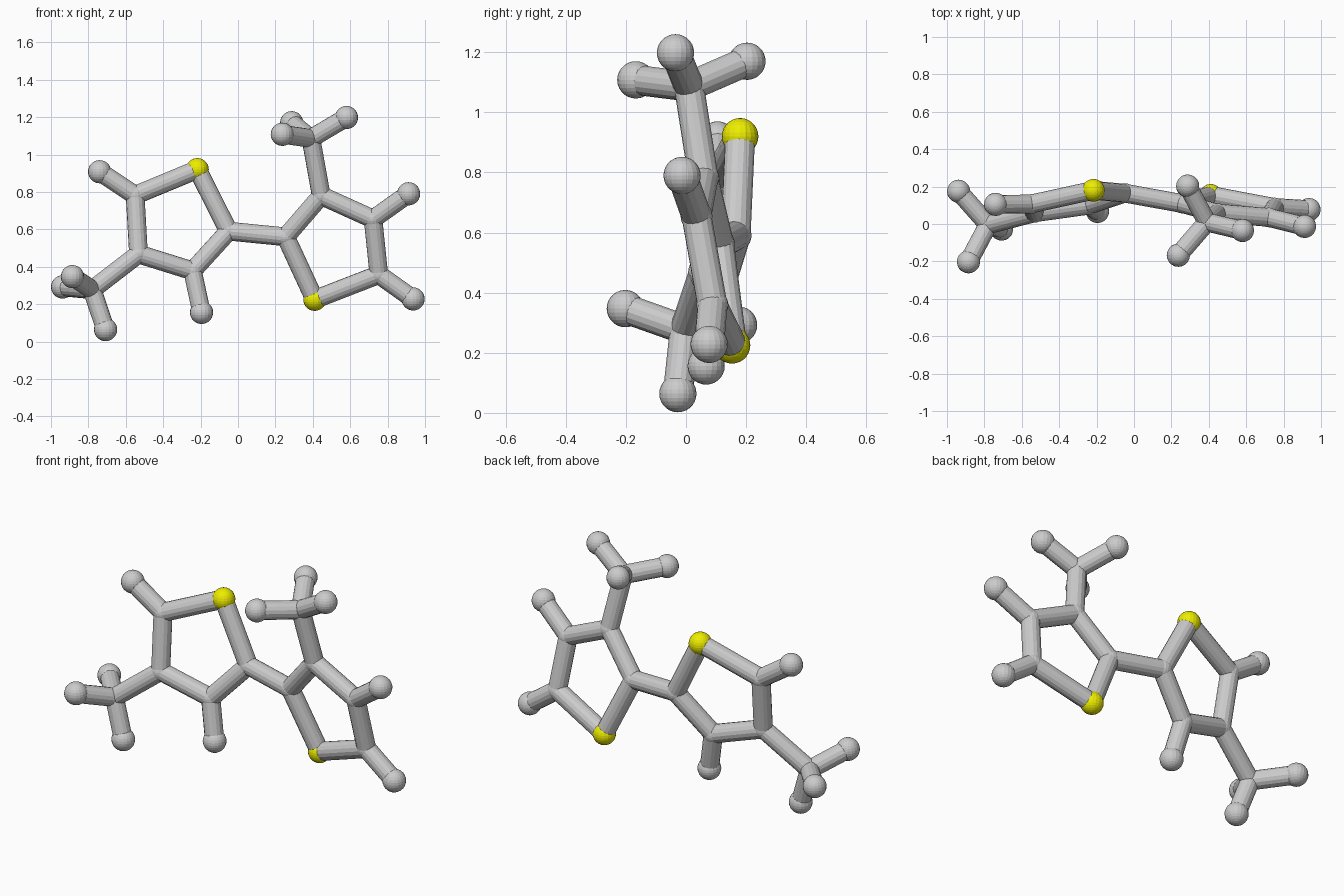
import bpy
from mathutils import Vector

if "Cube" in bpy.data.objects:
    bpy.data.objects.remove(bpy.data.objects["Cube"])

BOND_R = 0.05
RADII = {"C": 0.053, "H": 0.062, "S": 0.061}
LABEL = {"C": "carbon", "H": "hydrogen", "S": "sulfur"}

# atom centres; first letter of the key is the element
ATOMS = {
    # left ring
    "S1": (-0.217, 0.18, 0.92), "C1": (-0.55, 0.107, 0.782),
    "C2": (-0.532, 0.06, 0.468), "C3": (-0.243, 0.10, 0.378),
    "C4": (-0.05, 0.165, 0.59),
    "H1": (-0.74, 0.105, 0.908), "H3": (-0.195, 0.067, 0.156),
    # left side group
    "C5": (-0.78, -0.004, 0.277), "H5a": (-0.938, 0.175, 0.292),
    "H5b": (-0.885, -0.202, 0.347), "H5c": (-0.708, -0.027, 0.064),
    # right ring
    "C6": (0.255, 0.11, 0.56), "S2": (0.41, 0.153, 0.225),
    "C7": (0.445, 0.058, 0.78), "C8": (0.722, 0.035, 0.655),
    "C9": (0.753, 0.088, 0.358),
    "H8": (0.912, -0.013, 0.79), "H9": (0.936, 0.077, 0.228),
    # right side group
    "C10": (0.39, 0.01, 1.086), "H10a": (0.287, 0.203, 1.17),
    "H10b": (0.237, -0.167, 1.108), "H10c": (0.58, -0.035, 1.198),
}
BONDS = """S1-C1 C1-C2 C2-C3 C3-C4 C4-S1 C1-H1 C3-H3 C2-C5 C5-H5a C5-H5b C5-H5c
C4-C6 C6-S2 S2-C9 C9-C8 C8-C7 C7-C6 C8-H8 C9-H9 C7-C10 C10-H10a C10-H10b C10-H10c"""

yellow = bpy.data.materials.new("yellow")
yellow.diffuse_color = (0.85, 0.85, 0.0, 1)
yellow.use_nodes = True
yellow.node_tree.nodes["Principled BSDF"].inputs["Base Color"].default_value = yellow.diffuse_color

# atoms as faceted balls
for key, pos in ATOMS.items():
    bpy.ops.mesh.primitive_uv_sphere_add(segments=20, ring_count=14,
                                         radius=RADII[key[0]], location=pos)
    ball = bpy.context.object
    ball.name = f"{LABEL[key[0]]}_ball_{key[1:]}"
    if key[0] == "S":
        ball.data.materials.append(yellow)

# bonds as faceted rods between ball centres
for bond in BONDS.split():
    a, b = (Vector(ATOMS[k]) for k in bond.split("-"))
    d = b - a
    bpy.ops.mesh.primitive_cylinder_add(vertices=16, radius=BOND_R,
                                        depth=d.length, location=(a + b) / 2,
                                        rotation=d.to_track_quat("Z", "Y").to_euler())
    bpy.context.object.name = "bond_rod_" + bond.replace("-", "_")
